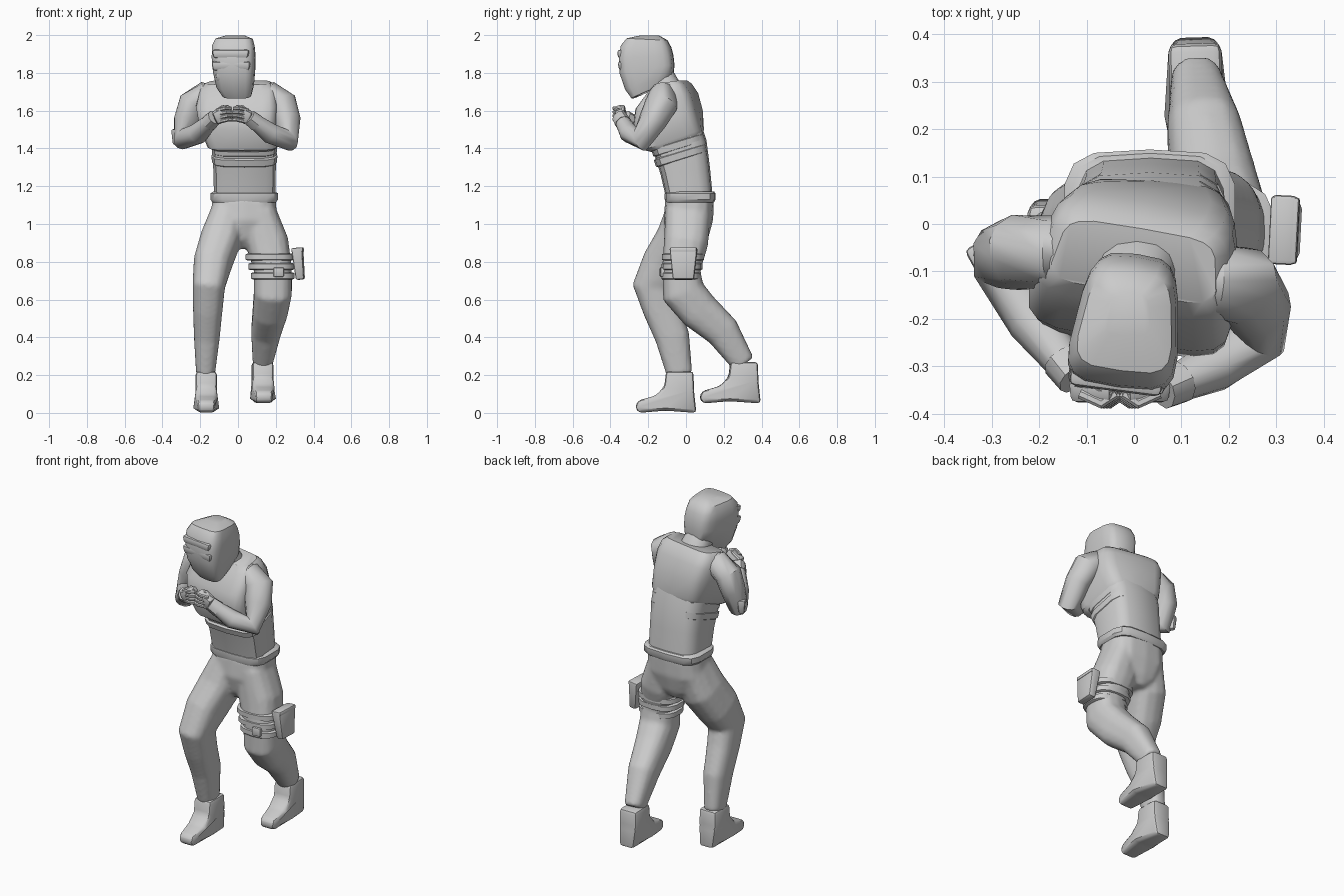
import bpy, bmesh, math
from mathutils import Vector, Matrix


def make(name, bm):
    bmesh.ops.recalc_face_normals(bm, faces=bm.faces)
    me = bpy.data.meshes.new(name)
    bm.to_mesh(me)
    bm.free()
    ob = bpy.data.objects.new(name, me)
    bpy.context.collection.objects.link(ob)
    return ob


def skin(name, frames, sides=14, power=2.3, taper=0.0):
    """Loft super-elliptic rings; a frame is (centre, U, V)."""
    bm = bmesh.new()
    rings = []
    for c, u, v in frames:
        ring = []
        for i in range(sides):
            a = 2 * math.pi * (i + 0.5) / sides
            p = math.copysign(abs(math.cos(a)) ** (2 / power), math.cos(a))
            q = math.copysign(abs(math.sin(a)) ** (2 / power), math.sin(a))
            ring.append(bm.verts.new(c + u * p * (1 - taper * q) + v * q))
        rings.append(ring)
    for a, b in zip(rings, rings[1:]):
        for i in range(sides):
            j = (i + 1) % sides
            bm.faces.new((a[i], a[j], b[j], b[i]))
    bm.faces.new(rings[0])
    bm.faces.new(rings[-1])
    return make(name, bm)


def body(name, secs, yaw=0.0, **kw):
    """Stacked rings (x, y, z, rx, ry, pitch, extra yaw)."""
    frames = []
    for x, y, z, rx, ry, pitch, *extra in secs:
        r = Matrix.Rotation(yaw + sum(extra), 3, 'Z') @ Matrix.Rotation(pitch, 3, 'X')
        frames.append((Vector((x, y, z)), r @ Vector((rx, 0, 0)), r @ Vector((0, ry, 0))))
    return skin(name, frames, **kw)


def limb(name, secs, ref=(1, 0, 0), **kw):
    """Rings (x, y, z, ru, rv) set square to the path."""
    pts = [Vector(s[:3]) for s in secs]
    frames = []
    for i, s in enumerate(secs):
        t = (pts[min(i + 1, len(pts) - 1)] - pts[max(i - 1, 0)]).normalized()
        u = Vector(ref)
        u = (u - t * u.dot(t)).normalized()
        frames.append((pts[i], u * s[3], t.cross(u) * s[4]))
    return skin(name, frames, **kw)


def box(name, loc, size, rot=(0, 0, 0), bevel=0.01, low=1.0):
    """Bevelled block, with its bottom face scaled by low."""
    bm = bmesh.new()
    bmesh.ops.create_cube(bm, size=1)
    for v in bm.verts:
        k = low if v.co.z < 0 else 1
        v.co = Vector((v.co.x * size[0] * k, v.co.y * size[1] * k, v.co.z * size[2]))
    bmesh.ops.bevel(bm, geom=bm.edges[:], offset=bevel, segments=2, affect='EDGES', profile=0.5)
    ob = make(name, bm)
    ob.location, ob.rotation_euler = loc, rot
    return ob


# trousers: hips and legs fused into one skin
hips = body("trousers", [(0.02, 0.02, 0.87, 0.035, 0.07, 0), (0.025, 0.012, 0.92, 0.12, 0.105, 0),
                         (0.03, 0.012, 1.02, 0.178, 0.132, 0), (0.033, 0.02, 1.14, 0.17, 0.129, 0)],
            power=2.9)
right = limb("right_leg", [(-0.055, 0.01, 1.06, 0.09, 0.12), (-0.092, -0.03, 0.92, 0.108, 0.13),
                           (-0.135, -0.11, 0.79, 0.102, 0.125), (-0.155, -0.17, 0.67, 0.087, 0.114),
                           (-0.16, -0.13, 0.55, 0.079, 0.099), (-0.165, -0.072, 0.4, 0.069, 0.092),
                           (-0.172, -0.033, 0.2, 0.05, 0.068)], power=2.6)
left = limb("left_leg", [(0.115, 0.01, 1.06, 0.09, 0.12), (0.155, 0.0, 0.9, 0.114, 0.118),
                         (0.185, -0.025, 0.76, 0.102, 0.102), (0.185, -0.015, 0.64, 0.102, 0.115),
                         (0.17, 0.07, 0.54, 0.094, 0.107), (0.148, 0.195, 0.43, 0.08, 0.092),
                         (0.13, 0.305, 0.26, 0.053, 0.063)], power=2.6)
with bpy.context.temp_override(active_object=hips, object=hips,
                               selected_editable_objects=[hips, right, left],
                               selected_objects=[hips, right, left]):
    bpy.ops.object.join()
fuse = hips.modifiers.new("fuse", 'REMESH')
fuse.mode, fuse.voxel_size, fuse.use_smooth_shade = 'VOXEL', 0.012, True
relax = hips.modifiers.new("relax", 'SMOOTH')
relax.factor, relax.iterations = 0.5, 6
body("belt", [(0.033, 0.02, 1.115, 0.17, 0.128, 0), (0.033, 0.022, 1.13, 0.182, 0.135, 0),
              (0.033, 0.022, 1.162, 0.182, 0.135, 0), (0.033, 0.022, 1.172, 0.165, 0.127, 0)],
     power=3.8)

# boots
PROFILE = [(0.07, 0.22), (0.072, 0.12), (0.085, 0.0), (-0.08, 0.012), (-0.22, 0.0), (-0.24, 0.03),
           (-0.225, 0.065), (-0.13, 0.092), (-0.085, 0.14), (-0.075, 0.22)]
for side, loc, rz in (("right", (-0.168, -0.03, 0.0), 0.0), ("left", (0.13, 0.31, 0.05), 0.03)):
    bm = bmesh.new()
    f = bm.faces.new([bm.verts.new((-0.056, y, z)) for y, z in PROFILE])
    for v in bmesh.ops.extrude_face_region(bm, geom=[f])['geom']:
        if isinstance(v, bmesh.types.BMVert):
            v.co.x = 0.056
    for v in bm.verts:
        v.co.x *= 0.8 if v.co.y < -0.2 or v.co.z < 0.01 else 1
    bmesh.ops.bevel(bm, geom=bm.edges[:], offset=0.018, segments=2, affect='EDGES', profile=0.5)
    boot = make(side + "_boot", bm)
    boot.location, boot.rotation_euler = loc, (0, 0, rz)

# torso, vest and ribbed bands
body("waist", [(0.035, 0.018, 1.14, 0.16, 0.124, 0), (0.035, -0.004, 1.28, 0.162, 0.132, 0.12),
               (0.033, -0.028, 1.4, 0.168, 0.143, 0.3), (0.03, -0.058, 1.5, 0.17, 0.141, 0.35)],
     power=4, taper=0.06)
body("vest", [(0.033, -0.048, 1.43, 0.165, 0.145, 0.34, 0.13), (0.03, -0.063, 1.445, 0.182, 0.164, 0.34, 0.1),
              (0.015, -0.095, 1.55, 0.2, 0.178, 0.3), (0.005, -0.1, 1.65, 0.21, 0.155, 0.28),
              (0.005, -0.08, 1.725, 0.195, 0.097, 0.18), (0.005, -0.078, 1.75, 0.17, 0.07, 0.15)],
     yaw=-0.17, power=5, taper=0.08, sides=18)
for k in range(2):
    z, y = 1.34 + 0.055 * k, -0.019 - 0.014 * k
    body("band_%d" % (k + 1), [(0.034, y, z, 0.16, 0.134, 0.3), (0.034, y - 0.003, z + 0.006, 0.169, 0.143, 0.3),
                               (0.034, y - 0.011, z + 0.04, 0.172, 0.147, 0.3),
                               (0.034, y - 0.013, z + 0.046, 0.162, 0.137, 0.3)], power=4, taper=0.06)

# head in a hood with face mask
limb("neck", [(0.01, -0.085, 1.69, 0.09, 0.075), (0.0, -0.125, 1.76, 0.08, 0.075),
              (-0.005, -0.18, 1.82, 0.075, 0.07)])
body("head", [(0.0, -0.205, 1.7, 0.073, 0.088, 0.42), (-0.007, -0.193, 1.75, 0.094, 0.132, 0.3),
              (-0.012, -0.205, 1.82, 0.105, 0.145, 0.16), (-0.015, -0.21, 1.885, 0.109, 0.142, 0.06),
              (-0.017, -0.21, 1.94, 0.107, 0.131, -0.04), (-0.014, -0.205, 1.978, 0.094, 0.105, -0.05),
              (-0.012, -0.19, 1.999, 0.045, 0.045, 0)], yaw=-0.13, power=4, taper=0.15, sides=18)
for n, loc, size, rx in (("brow", (-0.037, -0.325, 1.9), (0.2, 0.056, 0.045), 0.0),
                         ("visor", (-0.035, -0.32, 1.838), (0.21, 0.056, 0.05), 0.12),
                         ("mask", (-0.03, -0.307, 1.782), (0.18, 0.055, 0.05), 0.35),
                         ("chin_guard", (-0.01, -0.272, 1.715), (0.12, 0.05, 0.085), 0.5)):
    box(n, loc, size, (rx, 0, -0.13), 0.014, 0.92)

# arms, elbow pads and fists
ARMS = {
    "right": [(-0.1, -0.06, 1.67, 0.05, 0.06), (-0.175, -0.058, 1.678, 0.075, 0.07),
              (-0.242, -0.06, 1.635, 0.075, 0.08), (-0.27, -0.065, 1.55, 0.068, 0.072),
              (-0.283, -0.09, 1.452, 0.056, 0.062), (-0.212, -0.205, 1.478, 0.054, 0.054),
              (-0.13, -0.315, 1.557, 0.036, 0.036)],
    "left": [(0.1, -0.12, 1.67, 0.05, 0.06), (0.17, -0.12, 1.678, 0.075, 0.07),
             (0.228, -0.13, 1.635, 0.082, 0.083), (0.256, -0.175, 1.55, 0.07, 0.075),
             (0.262, -0.24, 1.445, 0.058, 0.062), (0.17, -0.3, 1.48, 0.052, 0.052),
             (0.07, -0.345, 1.557, 0.036, 0.036)]}
for side, secs in ARMS.items():
    s = 1 if side == "left" else -1
    p = [Vector(q[:3]) for q in secs]
    ref = (p[4] - p[2]).cross(p[6] - p[4])
    limb(side + "_arm", secs, ref=ref, sides=12)
    d = (p[6] - p[5]).normalized()
    a, b = p[6] - d * 0.04, p[6] + d * 0.015
    limb(side + "_cuff", [(*a, 0.044, 0.044), (*b, 0.04, 0.04)], ref=ref, sides=10)
    palm = Vector((-0.03 + s * 0.05, -0.345, 1.58))
    box(side + "_palm", palm, (0.1, 0.055, 0.075), (0.2, s * 0.45, 0), 0.016)
    for i in range(4):
        q = palm + Vector((-s * (0.012 + 0.006 * i), -0.013, 0.03 - 0.02 * i))
        limb("%s_finger_%d" % (side, i + 1),
             [(q.x + s * 0.045, q.y, q.z - 0.008, 0.01, 0.011), (q.x, q.y - 0.02, q.z + 0.003, 0.011, 0.012),
              (q.x - s * 0.03, q.y, q.z + 0.002, 0.01, 0.01)], ref=(0, 0, 1), sides=8)
    limb(side + "_thumb", [(palm.x + s * 0.04, -0.335, 1.59, 0.014, 0.014), (palm.x, -0.335, 1.618, 0.013, 0.013),
                           (palm.x - s * 0.03, -0.36, 1.616, 0.01, 0.01)], ref=(0, 0, 1), sides=8)
box("right_elbow_pad", (-0.325, -0.07, 1.46), (0.045, 0.06, 0.085), (0, 0, 0.5), 0.012, 0.7)

# thigh straps, pouch and holster
for k, z in enumerate((0.825, 0.775, 0.725)):
    x, y, r = 0.168 + 0.008 * k, -0.016 - 0.005 * k, 0.13 - 0.006 * k
    body("strap_%d" % (k + 1), [(x, y, z - 0.019, r - 0.012, 0.1, 0), (x, y, z - 0.014, r, 0.112 - 0.004 * k, 0),
                                (x, y, z + 0.014, r, 0.112 - 0.004 * k, 0), (x, y, z + 0.019, r - 0.012, 0.1, 0)],
         power=2.7)
box("strap_pouch", (0.215, -0.122, 0.745), (0.055, 0.03, 0.05), (0, 0, 0.1), 0.006)
box("holster", (0.322, -0.013, 0.79), (0.058, 0.148, 0.17), (0, -0.1, -0.05), 0.01, 0.75)
box("holster_rim", (0.316, -0.013, 0.862), (0.06, 0.14, 0.024), (0, -0.1, -0.05), 0.006)

# smooth shading with crisp edges
for ob in bpy.data.objects:
    ob.select_set(True)
    bpy.context.view_layer.objects.active = ob
bpy.ops.object.shade_smooth_by_angle(angle=math.radians(38))
